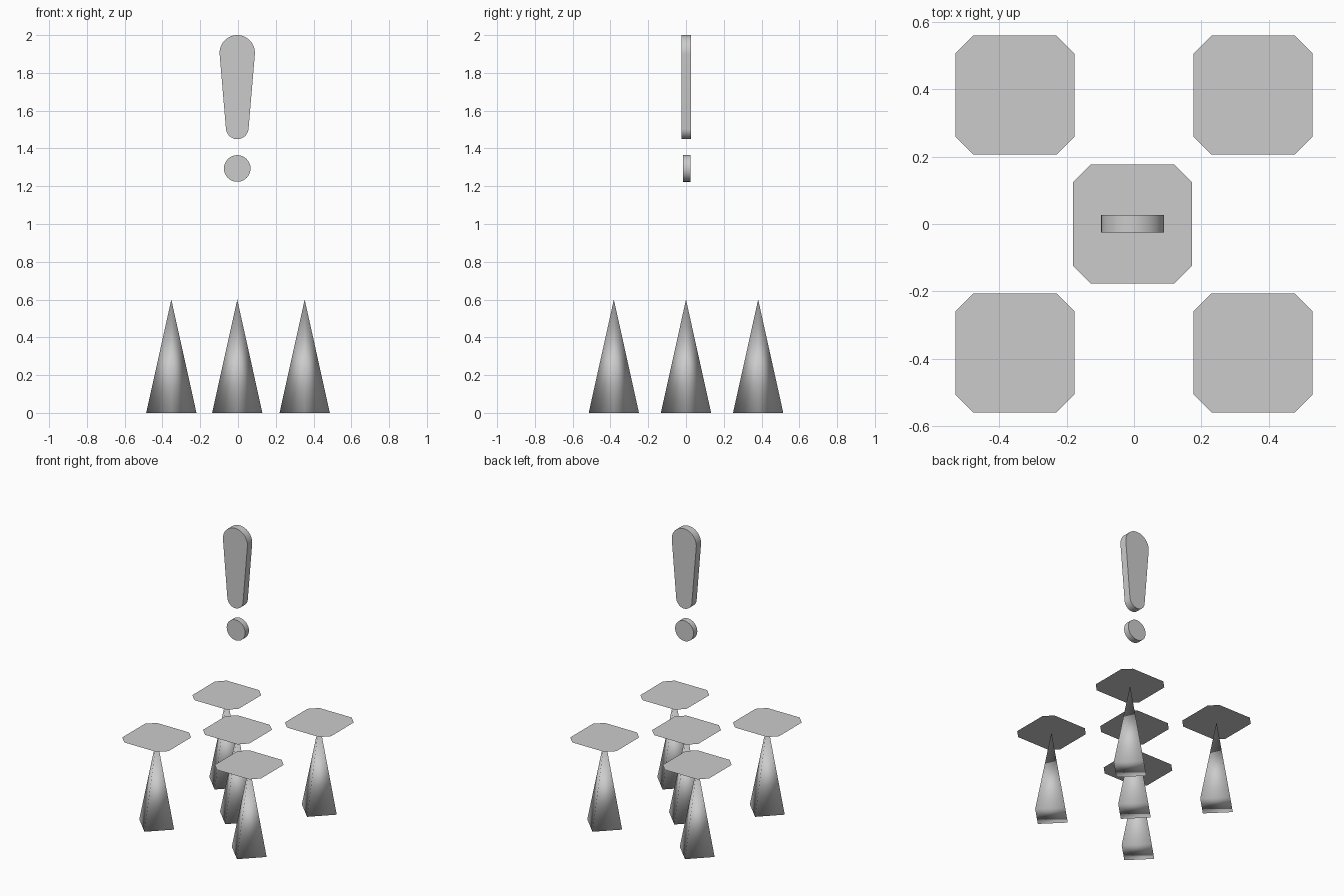
import bpy, math

cube = bpy.data.objects.get("Cube")
if cube:
    bpy.data.objects.remove(cube, do_unlink=True)

grey = bpy.data.materials.new("light_grey")
grey.use_nodes = True
grey.diffuse_color = (0.6, 0.6, 0.6, 1)
grey.node_tree.nodes["Principled BSDF"].inputs["Base Color"].default_value = (0.6, 0.6, 0.6, 1)

CX = -0.004          # slight offset of the central pieces
SPIKE_H = 0.6


def make(name, verts, faces):
    mesh = bpy.data.meshes.new(name)
    mesh.from_pydata(verts, [], faces)
    mesh.materials.append(grey)
    ob = bpy.data.objects.new(name, mesh)
    bpy.context.collection.objects.link(ob)
    return ob


def smooth(ob, sharp_angle=None):
    bpy.ops.object.select_all(action='DESELECT')
    ob.select_set(True)
    bpy.context.view_layer.objects.active = ob
    if sharp_angle is None:
        bpy.ops.object.shade_smooth()
    else:
        bpy.ops.object.shade_smooth_by_angle(angle=math.radians(sharp_angle))


def arc(z, r, start, end, steps):
    """Points of an arc in the x-z plane, angles in degrees."""
    angles = [math.radians(start + (end - start) * i / steps) for i in range(steps + 1)]
    return [(CX + r * math.cos(a), z + r * math.sin(a)) for a in angles]


def extrude_profile(name, pts, y0, y1):
    """Solid from a counter-clockwise x-z outline between two y values."""
    n = len(pts)
    verts = [(x, y0, z) for x, z in pts] + [(x, y1, z) for x, z in pts]
    faces = [tuple(range(n)), tuple(reversed(range(n, 2 * n)))]
    faces += [(i, i + n, (i + 1) % n + n, (i + 1) % n) for i in range(n)]
    smooth(make(name, verts, faces), 40)


# Four-sided spike with its corners on the axes, softly shaded all over
def spike(name, x, y, r=0.133):
    verts = [(r, 0, 0), (0, r, 0), (-r, 0, 0), (0, -r, 0), (0, 0, SPIKE_H)]
    faces = [(i, (i + 1) % 4, 4) for i in range(4)] + [(3, 2, 1, 0)]
    ob = make(name, verts, faces)
    ob.location = (x, y, 0)
    smooth(ob)


# Thin square plate with cut corners, resting on the spike tip
def plate(name, x, y, h=0.1765, c=0.053):
    k = h - c
    pts = [(h, -k), (h, k), (k, h), (-k, h), (-h, k), (-h, -k), (-k, -h), (k, -h)]
    ob = make(name, [(px, py, 0) for px, py in pts], [tuple(range(8))])
    ob.location = (x, y, SPIKE_H)


spots = {"centre": (CX, 0)}
for sx, side in ((1, "left"), (-1, "right")):
    for sy, end in ((-1, "front"), (1, "back")):
        spots[end + "_" + side] = (sx * 0.353, sy * 0.382)

for label, (x, y) in spots.items():
    spike("spike_" + label, x, y)
    plate("plate_" + label, x, y)

# Floating mark: tapered rounded bar above a round dot
tilt = math.degrees(math.asin((0.0935 - 0.06) / (1.9065 - 1.509)))
bar = arc(1.9065, 0.0935, -tilt, 180 + tilt, 24) + arc(1.509, 0.06, 180 + tilt, 360 - tilt, 20)
extrude_profile("mark_bar", bar, -0.025, 0.027)
extrude_profile("mark_dot", arc(1.294, 0.0705, 0, 348.75, 31), -0.017, 0.024)
